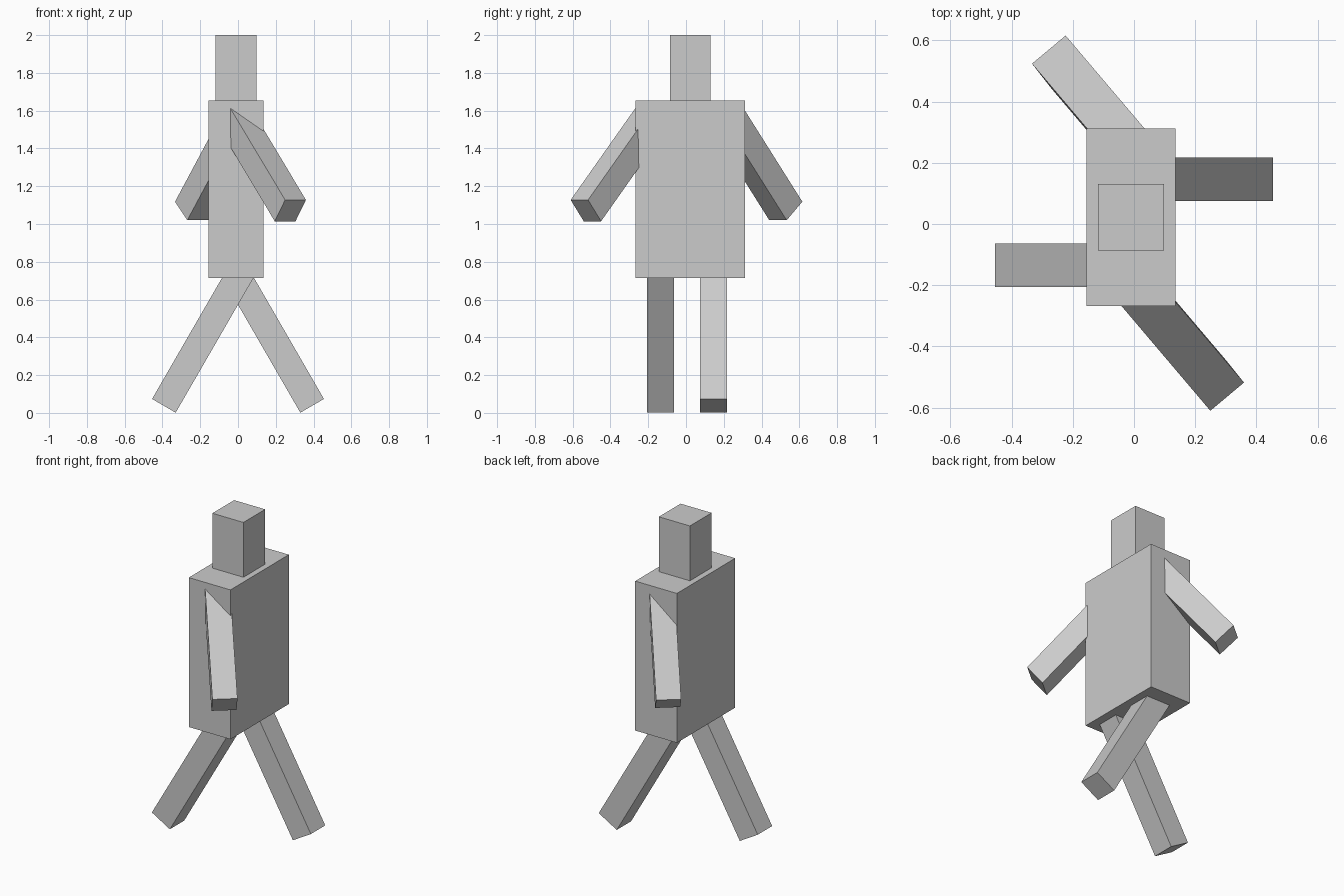
import bpy, bmesh
from mathutils import Vector

if "Cube" in bpy.data.objects:
    bpy.data.objects.remove(bpy.data.objects["Cube"])


def block(name, end, u, v, w):
    """Box limb: centre of its end face, two end-face edges, and the length vector."""
    end, u, v, w = map(Vector, (end, u, v, w))
    bm = bmesh.new()
    bmesh.ops.create_cube(bm, size=1)
    for p in bm.verts:
        c = p.co.copy()
        p.co = end + u * c.x + v * c.y + w * (c.z + 0.5)
    bmesh.ops.recalc_face_normals(bm, faces=bm.faces)
    mesh = bpy.data.meshes.new(name)
    bm.to_mesh(mesh)
    bm.free()
    obj = bpy.data.objects.new(name, mesh)
    bpy.context.collection.objects.link(obj)
    return obj


# Torso and head
cx, cy = -0.01, 0.022
block("torso", (cx, cy, 0.715), (0.29, 0, 0), (0, 0.58, 0), (0, 0, 0.94))
block("head", (cx, cy, 1.655), (0.216, 0, 0), (0, 0.216, 0), (0, 0, 0.345))

# Legs in mid-stride, 30 degrees from vertical, tops buried in the torso
for name, s, y in (("right_leg", -1, -0.135), ("left_leg", 1, 0.146)):
    block(name, (0.3925 * s, y, 0.0375),
          (0.125 * s, 0, 0.0725), (0, 0.143, 0), (-0.435 * s, 0, 0.753))

# Arms swung outwards, shoulders buried in the torso
k = 0.515
block("right_arm", (0.277, -0.53, 1.071),
      (0.11, 0.092, 0), (-0.055, 0.069, -0.113), (-0.598 * k, 0.705 * k, k))
k = 0.53
block("left_arm", (-0.246, 0.5285, 1.069),
      (0.11, 0.092, 0), (0.065, -0.083, -0.098), (0.535 * k, -0.63 * k, k))
